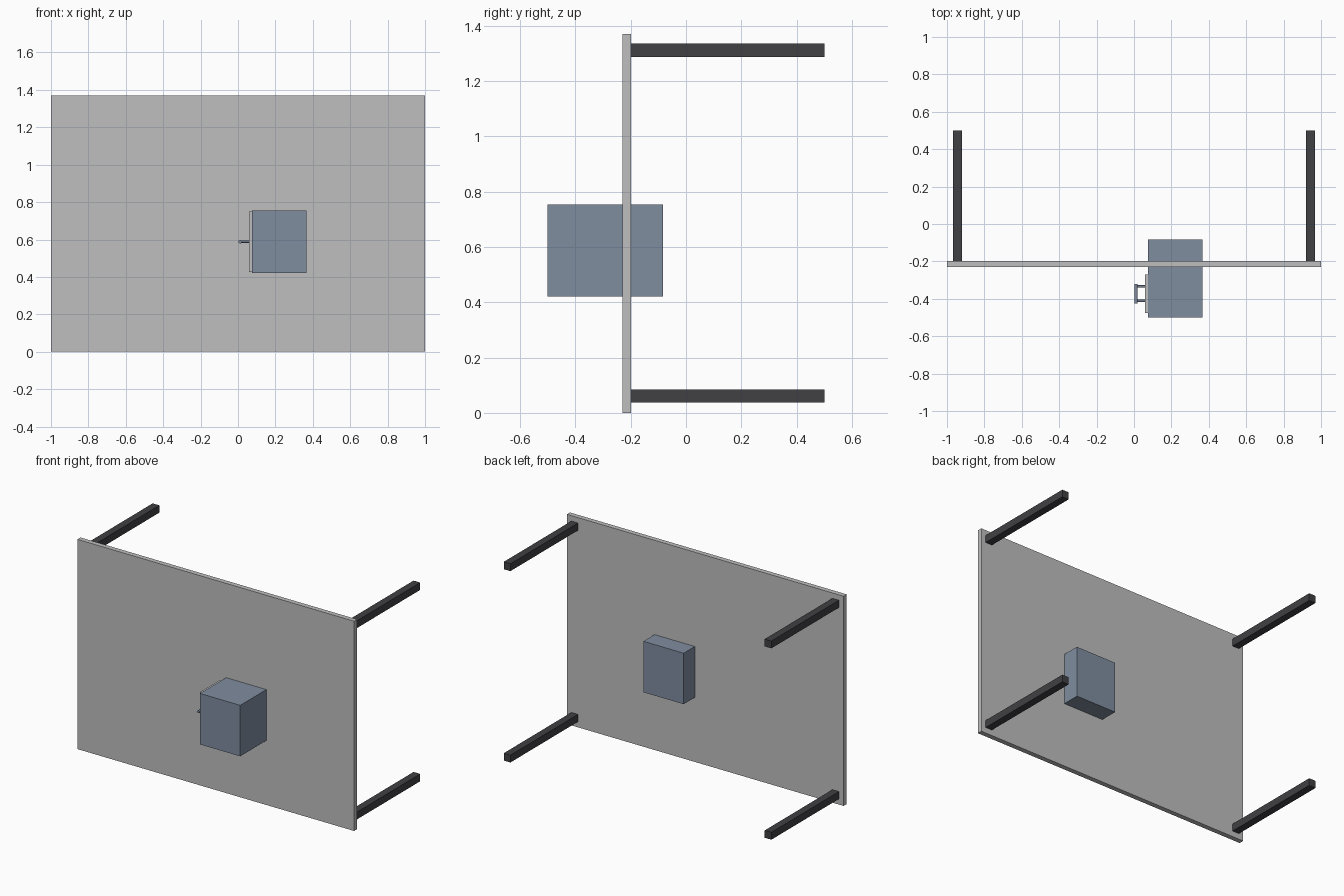
import bpy
import math

default = bpy.data.objects.get("Cube")
if default:
    bpy.data.objects.remove(default, do_unlink=True)


def make_material(name, colour):
    mat = bpy.data.materials.new(name)
    mat.use_nodes = True
    mat.diffuse_color = (*colour, 1)
    mat.node_tree.nodes["Principled BSDF"].inputs["Base Color"].default_value = (*colour, 1)
    return mat


light_grey = make_material("light grey", (0.52, 0.52, 0.52))
slate_blue = make_material("slate blue", (0.216, 0.266, 0.352))
charcoal = make_material("charcoal", (0.052, 0.052, 0.058))


def box(name, low, high, mat):
    """Box between two opposite corners."""
    centre = [(a + b) / 2 for a, b in zip(low, high)]
    bpy.ops.mesh.primitive_cube_add(size=1, location=centre)
    obj = bpy.context.object
    obj.name = name
    obj.scale = [b - a for a, b in zip(low, high)]
    bpy.ops.object.transform_apply(location=False, rotation=False, scale=True)
    obj.data.materials.append(mat)
    return obj


def rod(name, centre, radius, length, rotation, mat):
    """Smooth round rod."""
    bpy.ops.mesh.primitive_cylinder_add(vertices=24, radius=radius, depth=length,
                                        location=centre, rotation=rotation)
    obj = bpy.context.object
    obj.name = name
    obj.data.materials.append(mat)
    bpy.ops.object.shade_smooth_by_angle()
    return obj


# Table top standing on its edge
box("table_top", (-1, -0.23, 0), (1, -0.198, 1.37), light_grey)

# Four square legs pointing backward
for side, x in (("right", -0.943), ("left", 0.943)):
    for level, z in (("lower", 0.061), ("upper", 1.311)):
        box(f"{side}_{level}_leg", (x - 0.024, -0.198, z - 0.024),
            (x + 0.024, 0.5, z + 0.024), charcoal)

# Cabinet passing through the top, with its drawer front on the right side
box("cabinet", (0.075, -0.5, 0.421), (0.366, -0.083, 0.754), slate_blue)
box("drawer_front", (0.058, -0.476, 0.426), (0.075, -0.27, 0.749), light_grey)

# Drawer handle: a grip bar on two posts
quarter = math.pi / 2
rod("handle_grip", (0.011, -0.372, 0.588), 0.009, 0.105, (quarter, 0, 0), slate_blue)
for label, y in (("front", -0.411), ("back", -0.333)):
    rod(f"handle_{label}_post", (0.035, y, 0.588), 0.006, 0.048, (0, quarter, 0), slate_blue)
